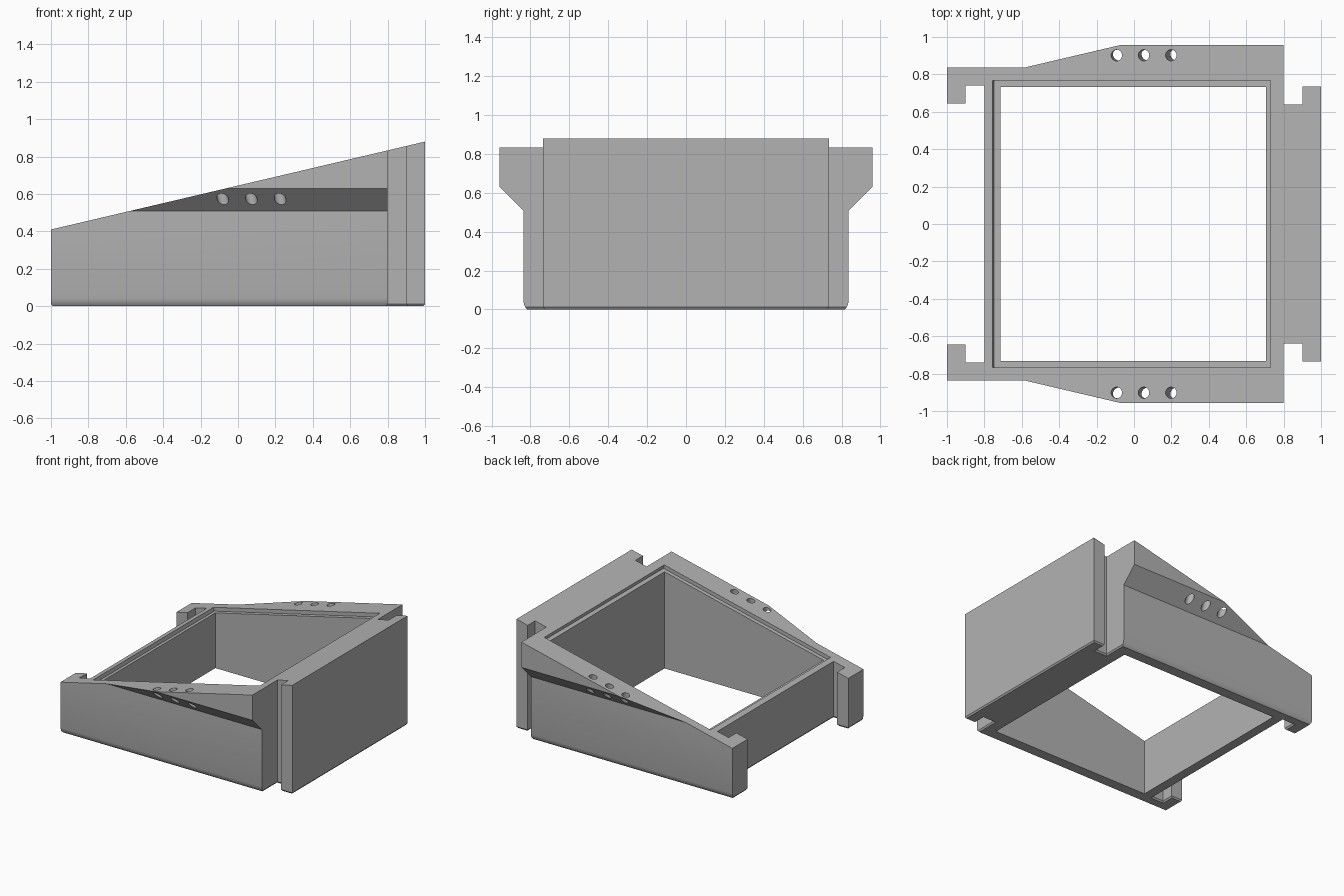
import bpy, bmesh, math
from mathutils import Vector, Matrix

if "Cube" in bpy.data.objects:
    bpy.data.objects.remove(bpy.data.objects["Cube"], do_unlink=True)

grey = bpy.data.materials.new("matt_grey")
grey.use_nodes = True
grey.diffuse_color = (0.45, 0.45, 0.45, 1)
grey.node_tree.nodes["Principled BSDF"].inputs["Base Color"].default_value = grey.diffuse_color

SLOPE, MID = 0.235, 0.645          # sloping top: z = MID + SLOPE * x
TILT = Matrix.Rotation(-math.atan(SLOPE), 4, 'Y')


def top_z(x):
    return MID + SLOPE * x


def make_object(name, bm):
    bmesh.ops.recalc_face_normals(bm, faces=bm.faces[:])
    mesh = bpy.data.meshes.new(name)
    bm.to_mesh(mesh)
    bm.free()
    mesh.materials.append(grey)
    obj = bpy.data.objects.new(name, mesh)
    bpy.context.collection.objects.link(obj)
    return obj


def box(name, size, matrix):
    bm = bmesh.new()
    bmesh.ops.create_cube(bm, size=1, matrix=matrix @ Matrix.Diagonal((*size, 1)))
    return make_object(name, bm)


def outline(wall_y, inset=0):
    """Footprint with hooks on one end and a T-shaped rail on the other."""
    half = [(1, .735), (.9, .735), (.9, .64), (.8, .64), (.8, wall_y), (-1, wall_y),
            (-1, .643), (-.9, .643), (-.9, .741), (-.8, .741)]
    pts = [Vector(p) for p in half + [(x, -y) for x, y in reversed(half)]]
    result = []
    for i, p in enumerate(pts):
        a = (p - pts[i - 1]).normalized()
        b = (pts[(i + 1) % len(pts)] - p).normalized()
        inward = Vector((-a.y, a.x)) + Vector((-b.y, b.x))
        result.append(p + inward * inset)
    return result


# Frame: footprint lofted up the side wall profile, then cut by the sloping top
bm = bmesh.new()
layers = [(0, .827, .009), (.012, .827, 0), (.025, .833, 0), (.045, .837, 0),
          (.508, .837, 0), (.629, .958, 0), (1.1, .958, 0)]
rings = [[bm.verts.new((p.x, p.y, z)) for p in outline(y, d)] for z, y, d in layers]
for low, high in zip(rings, rings[1:]):
    for i in range(len(low)):
        bm.faces.new((low[i - 1], low[i], high[i], high[i - 1]))
bm.faces.new(rings[0])
bm.faces.new(rings[-1])
cut = bmesh.ops.bisect_plane(bm, geom=bm.verts[:] + bm.edges[:] + bm.faces[:], dist=1e-6,
                             plane_co=(0, 0, MID), plane_no=(-SLOPE, 0, 1), clear_outer=True)
bmesh.ops.holes_fill(bm, edges=[e for e in bm.edges if e.is_boundary], sides=0)
frame = make_object("sloped_frame", bm)

# Cutters: central opening, stepped rim and tilted flange holes
cutters = [
    box("opening_cutter", (1.42, 1.466, 3), Matrix.Translation((-.005, 0, 0))),
    box("rim_cutter", (1.526, 1.532, .06), Matrix.Translation((-.0125, 0, top_z(-.0125))) @ TILT),
]
for side in (-1, 1):
    for x in (-.093, .052, .198):
        bm = bmesh.new()
        bmesh.ops.create_cone(bm, cap_ends=True, segments=32, radius1=.03, radius2=.03, depth=.6,
                              matrix=Matrix.Translation((x, side * .902, top_z(x))) @ TILT)
        cutters.append(make_object("hole_cutter", bm))

bpy.context.view_layer.objects.active = frame
frame.select_set(True)
for cutter in cutters:
    mod = frame.modifiers.new("cut", 'BOOLEAN')
    mod.operation = 'DIFFERENCE'
    mod.solver = 'EXACT'
    mod.object = cutter
    bpy.ops.object.modifier_apply(modifier=mod.name)
    bpy.data.objects.remove(cutter, do_unlink=True)

bpy.ops.object.shade_smooth_by_angle(angle=math.radians(25))
